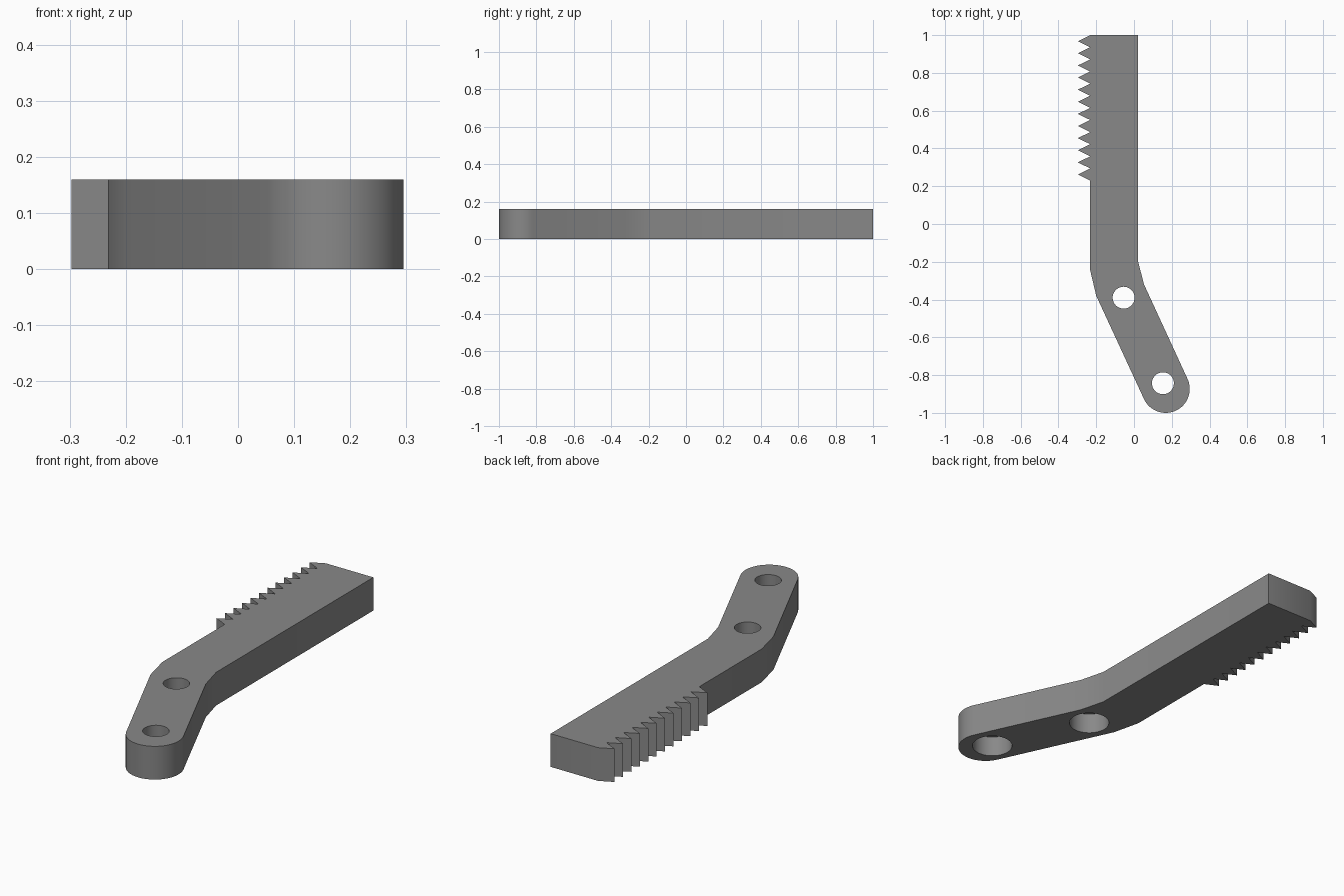
import bpy, bmesh, math

if "Cube" in bpy.data.objects:
    bpy.data.objects.remove(bpy.data.objects["Cube"])

DEPTH = 0.16
X_LEFT, X_RIGHT = -0.232, 0.021
TIP_X = -0.297
TEETH, TOOTH_BOTTOM = 12, 0.23
CENTRE, RADIUS = (0.168, -0.873), 0.127
TILT = math.radians(25)

grey = bpy.data.materials.new("grey")
grey.diffuse_color = (0.25, 0.25, 0.25, 1)
grey.use_nodes = True
grey.node_tree.nodes["Principled BSDF"].inputs["Base Color"].default_value = grey.diffuse_color


def prism(name, points, z0, z1):
    """Extrude a closed plan outline between two heights."""
    bm = bmesh.new()
    face = bm.faces.new([bm.verts.new((x, y, z0)) for x, y in points])
    ext = bmesh.ops.extrude_face_region(bm, geom=[face])
    verts = [v for v in ext["geom"] if isinstance(v, bmesh.types.BMVert)]
    bmesh.ops.translate(bm, verts=verts, vec=(0, 0, z1 - z0))
    bmesh.ops.recalc_face_normals(bm, faces=bm.faces)
    mesh = bpy.data.meshes.new(name)
    bm.to_mesh(mesh)
    bm.free()
    obj = bpy.data.objects.new(name, mesh)
    bpy.context.collection.objects.link(obj)
    mesh.materials.append(grey)
    return obj


def arc(cx, cy, r, start, end, n):
    return [(cx + r * math.cos(start + (end - start) * i / n),
             cy + r * math.sin(start + (end - start) * i / n)) for i in range(n + 1)]


# Bar outline: right edge, top end, teeth, bend, rounded arm end
outline = [(0.053, -0.32), (X_RIGHT, -0.196), (X_RIGHT, 1.0), (X_LEFT, 1.0)]
pitch = (1.0 - TOOTH_BOTTOM) / TEETH
for i in range(TEETH):
    outline += [(TIP_X, 1.0 - (i + 0.5) * pitch), (X_LEFT, 1.0 - (i + 1) * pitch)]
outline += [(X_LEFT, -0.245), (-0.2, -0.38)]
outline += arc(*CENTRE, RADIUS, math.pi + TILT, 2 * math.pi + TILT, 32)
bar = prism("toothed_bar", outline, 0, DEPTH)

# Screw holes: narrow through hole with a wider recess underneath
for n, (x, y) in enumerate([(-0.055, -0.39), (0.153, -0.843)]):
    for kind, r, top in (("hole", 0.058, DEPTH + 0.1), ("recess", 0.092, 0.1)):
        cutter = prism(f"{kind}_cutter_{n}", arc(x, y, r, 0, 2 * math.pi, 48)[:-1], -0.1, top)
        cutter.hide_render = True
        cutter.hide_set(True)
        mod = bar.modifiers.new(f"{kind}_{n}", "BOOLEAN")
        mod.operation, mod.solver, mod.object = "DIFFERENCE", "EXACT", cutter

# Bake the cuts, then smooth the round walls only
bpy.context.view_layer.objects.active = bar
bar.select_set(True)
for mod in list(bar.modifiers):
    bpy.ops.object.modifier_apply(modifier=mod.name)
bpy.ops.object.shade_smooth_by_angle(angle=math.radians(30))
for obj in [o for o in bpy.data.objects if "cutter" in o.name]:
    bpy.data.objects.remove(obj)
